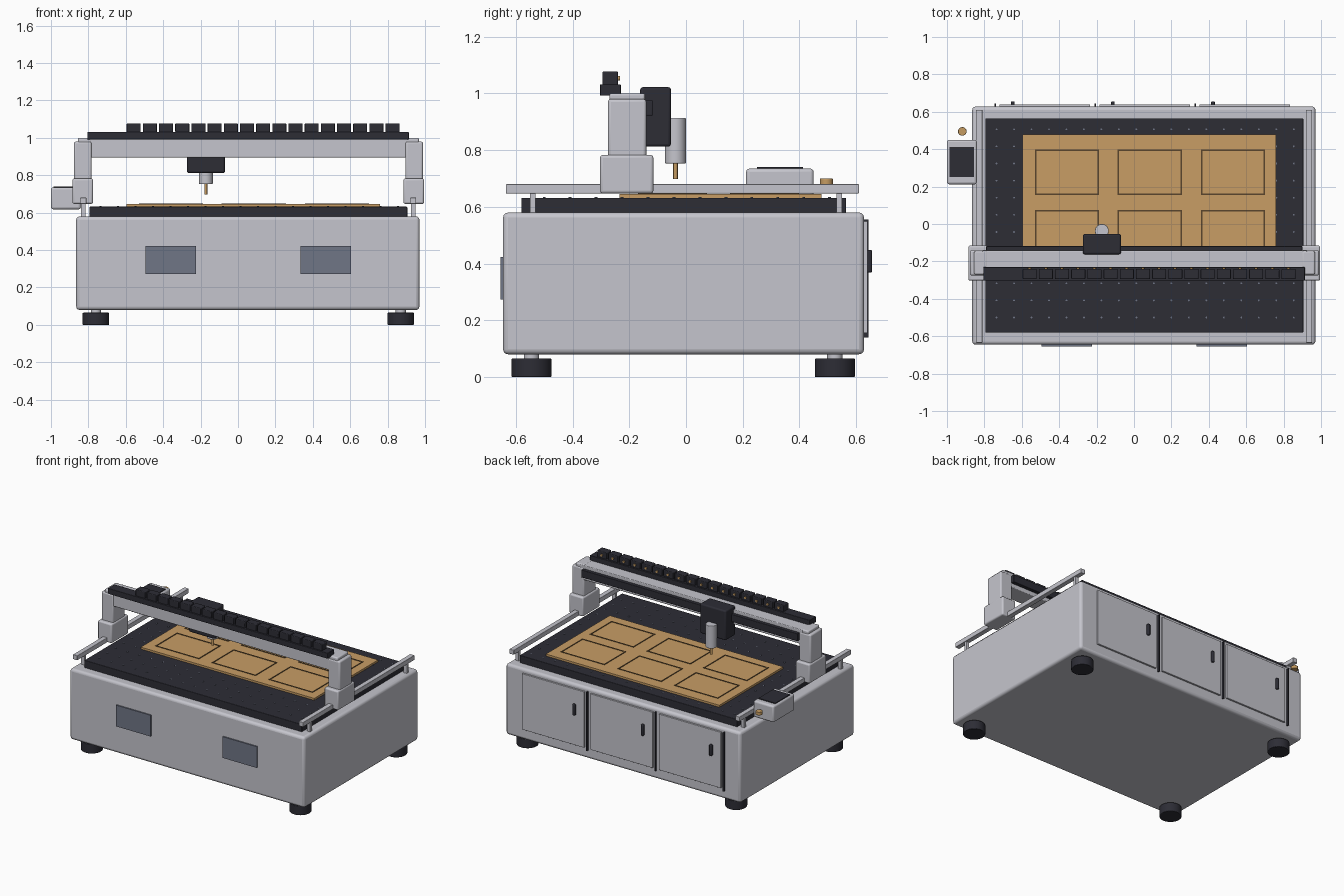
import bpy, math
from mathutils import Matrix

cube = bpy.data.objects.get("Cube")
if cube:
    bpy.data.objects.remove(cube, do_unlink=True)

import bmesh


def material(name, color):
    m = bpy.data.materials.new(name)
    m.use_nodes = True
    m.diffuse_color = (*color, 1)
    m.node_tree.nodes["Principled BSDF"].inputs["Base Color"].default_value = (*color, 1)
    return m


GREY = material("light grey", (0.56, 0.56, 0.61))
DARK = material("charcoal", (0.026, 0.026, 0.036))
SLATE = material("slate glass", (0.16, 0.18, 0.24))
WOOD = material("plywood", (0.58, 0.34, 0.13))
GROOVE = material("burnt groove", (0.10, 0.06, 0.025))
BRASS = material("brass", (0.56, 0.33, 0.12))


def finish(name, bm, mat, bevel=0, smooth=False):
    mesh = bpy.data.meshes.new(name)
    bm.to_mesh(mesh)
    bm.free()
    mesh.materials.append(mat)
    obj = bpy.data.objects.new(name, mesh)
    bpy.context.collection.objects.link(obj)
    if bevel:
        mod = obj.modifiers.new("Bevel", "BEVEL")
        mod.width, mod.segments = bevel, 3
    if bevel or smooth:
        bpy.ops.object.select_all(action="DESELECT")
        obj.select_set(True)
        bpy.context.view_layer.objects.active = obj
        bpy.ops.object.shade_smooth_by_angle(angle=math.radians(35))
    return obj


def add_box(bm, x, y, z):
    """Add a box spanning the given (min, max) ranges."""
    size = [b - a for a, b in (x, y, z)]
    mid = [(a + b) / 2 for a, b in (x, y, z)]
    bmesh.ops.create_cube(bm, size=1, matrix=Matrix.Translation(mid) @ Matrix.Diagonal((*size, 1)))


def box(name, x, y, z, mat, bevel=0):
    bm = bmesh.new()
    add_box(bm, x, y, z)
    return finish(name, bm, mat, bevel)


def cylinder(name, x, y, z, radius, mat, bevel=0, tip=None, sides=32):
    bm = bmesh.new()
    bmesh.ops.create_cone(bm, cap_ends=True, segments=sides, radius1=radius if tip is None else tip,
                          radius2=radius, depth=z[1] - z[0],
                          matrix=Matrix.Translation((x, y, sum(z) / 2)))
    return finish(name, bm, mat, bevel, True)


# Cabinet, table and feet
box("cabinet", (-0.865, 0.97), (-0.645, 0.628), (0.08, 0.58), GREY, 0.018)
box("bed", (-0.795, 0.905), (-0.58, 0.565), (0.575, 0.632), DARK, 0.004)
for side, x in (("right", -0.76), ("left", 0.87)):
    for end, y in (("front", -0.545), ("back", 0.525)):
        cylinder(f"{end}_{side}_foot", x, y, (0, 0.065), 0.071, DARK, 0.004)
        cylinder(f"{end}_{side}_foot_stem", x, y, (0.06, 0.085), 0.027, GREY)

# Grid of small clamp holes on the bed
bm = bmesh.new()
for i in range(18):
    for j in range(12):
        spot = Matrix.Translation((-0.735 + i * 0.0935, -0.5 + j * 0.0915, 0.633))
        bmesh.ops.create_cone(bm, cap_ends=True, segments=8, radius1=0.005, radius2=0.005,
                              depth=0.003, matrix=spot)
finish("bed_holes", bm, SLATE)

# Work sheet with six routed outlines
box("work_sheet", (-0.595, 0.76), (-0.235, 0.478), (0.63, 0.646), WOOD)
bm = bmesh.new()
W, Z = 0.004, (0.644, 0.649)
for x0 in (-0.525, -0.083, 0.362):
    for y0 in (-0.165, 0.16):
        x1, y1 = x0 + 0.335, y0 + 0.235
        for x in (x0, x1):
            add_box(bm, (x - W, x + W), (y0 - W, y1 + W), Z)
        for y in (y0, y1):
            add_box(bm, (x0 + W, x1 - W), (y - W, y + W), Z)
finish("routed_outlines", bm, GROOVE)

# Front windows
for side, x in (("right", -0.495), ("left", 0.335)):
    box(f"{side}_front_window", (x, x + 0.27), (-0.654, -0.645), (0.273, 0.423), SLATE)

# Back doors with seams and handles
for i in range(3):
    x = -0.72 + i * 0.535
    box(f"back_door_{i + 1}", (x, x + 0.485), (0.62, 0.64), (0.155, 0.55), GREY, 0.002)
    box(f"door_seam_{i + 1}", (x - 0.026, x - 0.018), (0.625, 0.644), (0.14, 0.555), DARK)
    box(f"door_handle_{i + 1}", (x + 0.062, x + 0.082), (0.635, 0.656), (0.368, 0.448), DARK, 0.006)

# Side rails, carriages and gantry posts
for side, rail, block, post, cap in (
        ("right", -0.828, -0.83, -0.83, -0.82), ("left", 0.936, 0.94, 0.942, 0.932)):
    box(f"{side}_rail", (rail - 0.017, rail + 0.017), (-0.635, 0.61), (0.647, 0.68), GREY, 0.003)
    for end, y in (("front", -0.55), ("back", 0.53)):
        box(f"{side}_{end}_rail_support", (rail - 0.012, rail + 0.012), (y, y + 0.02), (0.575, 0.65), GREY)
    box(f"{side}_carriage", (block - 0.055, block + 0.055), (-0.303, -0.115), (0.647, 0.783), GREY, 0.01)
    box(f"{side}_post", (post - 0.047, post + 0.047), (-0.275, -0.14), (0.76, 0.98), GREY, 0.01)
    box(f"{side}_post_cap", (cap - 0.035, cap + 0.035), (-0.27, -0.145), (0.97, 1.0), GREY, 0.008)
box("gantry_beam", (-0.81, 0.925), (-0.268, -0.142), (0.895, 0.998), GREY, 0.005)
box("beam_guide", (-0.79, 0.9), (-0.145, -0.118), (0.922, 0.975), DARK, 0.003)

# Cable chain along the top of the beam
box("chain_tray", (-0.805, 0.913), (-0.303, -0.23), (0.992, 1.032), DARK, 0.003)
links, pins = bmesh.new(), bmesh.new()
for i in range(17):
    x = -0.595 + i * 0.0865
    add_box(links, (x, x + 0.075), (-0.295, -0.24), (1.028, 1.078))
    spot = Matrix.Translation((x + 0.037, -0.238, 1.053)) @ Matrix.Rotation(math.pi / 2, 4, "X")
    bmesh.ops.create_cone(pins, cap_ends=True, segments=12, radius1=0.008, radius2=0.008,
                          depth=0.01, matrix=spot)
finish("chain_links", links, DARK, 0.005)
finish("chain_pins", pins, BRASS)

# Spindle head
box("spindle_head", (-0.273, -0.07), (-0.162, -0.053), (0.812, 1.022), DARK, 0.01)
cylinder("spindle", -0.172, -0.037, (0.753, 0.913), 0.037, GREY, 0.003)
cylinder("cutting_bit", -0.172, -0.037, (0.698, 0.756), 0.008, BRASS, sides=16)

# Control box with screen and knob
box("control_box", (-1.0, -0.84), (0.212, 0.45), (0.618, 0.735), GREY, 0.012)
box("control_arm", (-0.86, -0.81), (0.3, 0.36), (0.65, 0.675), GREY)
box("control_screen", (-0.987, -0.855), (0.25, 0.412), (0.733, 0.741), DARK)
cylinder("control_knob", -0.918, 0.495, (0.677, 0.7), 0.023, BRASS, 0.003)
